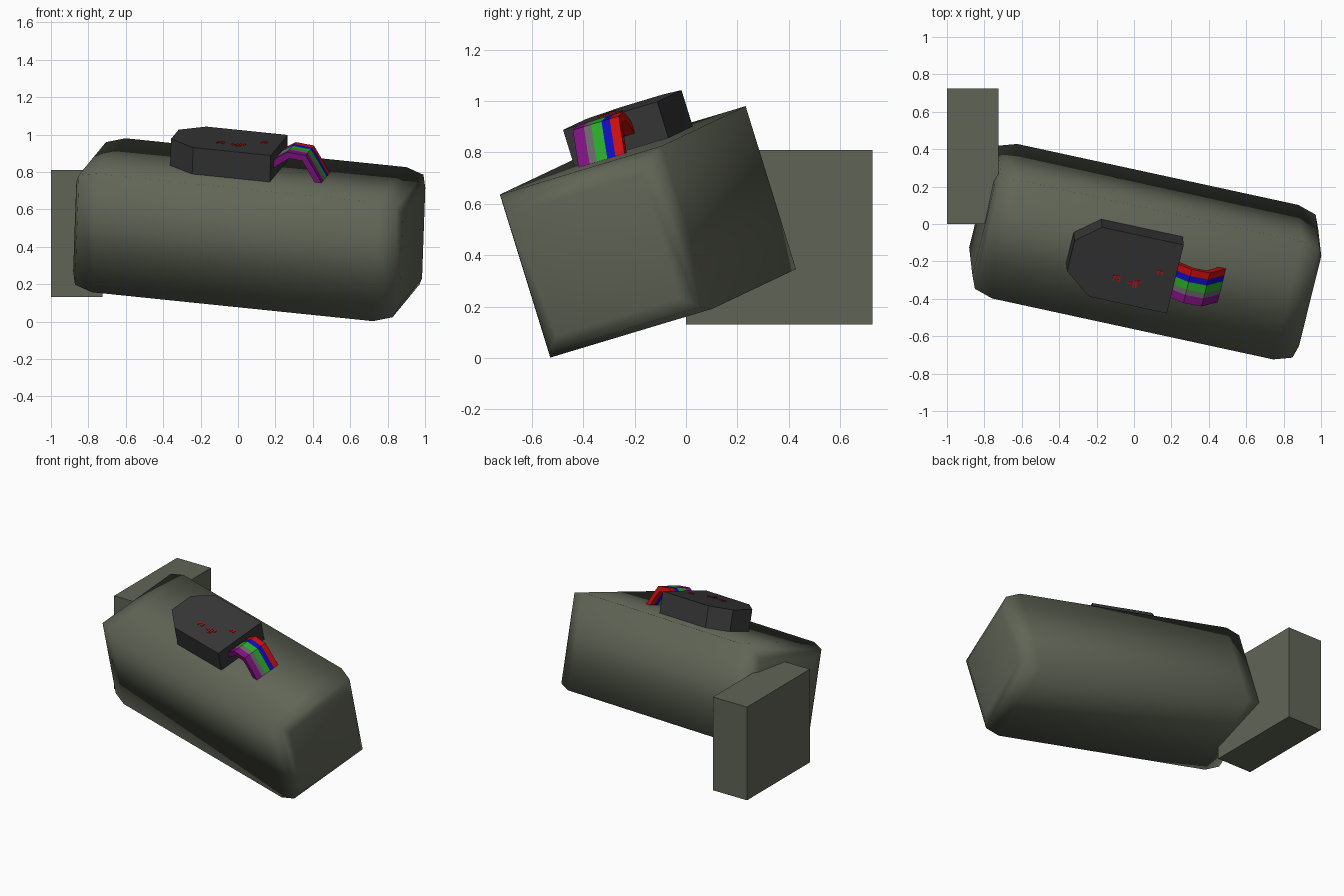
import bpy, bmesh
from mathutils import Matrix, Vector

if "Cube" in bpy.data.objects:
    bpy.data.objects.remove(bpy.data.objects["Cube"])

# Tilted frame shared by the body, the control box and the wires
S = Vector((0.973, -0.211, -0.100)).normalized()
T = Vector((0.230, 0.931, 0.280))
T = (T - S * T.dot(S)).normalized()
U = S.cross(T)
FRAME = Matrix.Translation((0.06, -0.148, 0.491)) @ Matrix((S, T, U)).transposed().to_4x4()


def material(name, rgb):
    m = bpy.data.materials.new(name)
    m.diffuse_color = (*rgb, 1)
    m.use_nodes = True
    m.node_tree.nodes["Principled BSDF"].inputs["Base Color"].default_value = m.diffuse_color
    return m


OLIVE = material("olive_grey", (0.118, 0.130, 0.094))
DARK = material("dark_grey", (0.038, 0.038, 0.038))
RED = material("red", (0.60, 0.004, 0.004))
BLUE = material("blue", (0.004, 0.004, 0.55))
GREEN = material("green", (0.02, 0.40, 0.02))
GREY = material("mid_grey", (0.14, 0.13, 0.14))
PURPLE = material("purple", (0.21, 0.006, 0.21))


def loft(name, rings, mat, matrix=FRAME, smooth=False):
    """Skin equal-length rings of points and cap both ends."""
    bm = bmesh.new()
    rows = [[bm.verts.new(p) for p in ring] for ring in rings]
    n = len(rows[0])
    for a, b in zip(rows, rows[1:]):
        for i in range(n):
            j = (i + 1) % n
            bm.faces.new((a[i], a[j], b[j], b[i]))
    bm.faces.new(rows[0][::-1])
    bm.faces.new(rows[-1])
    bmesh.ops.recalc_face_normals(bm, faces=bm.faces)
    for f in bm.faces:
        f.smooth = smooth
    me = bpy.data.meshes.new(name)
    bm.to_mesh(me)
    bm.free()
    me.materials.append(mat)
    ob = bpy.data.objects.new(name, me)
    ob.matrix_world = matrix
    bpy.context.collection.objects.link(ob)
    return ob


def box(name, lo, hi, mat, matrix=FRAME):
    rings = [[(lo[0], lo[1], z), (hi[0], lo[1], z), (hi[0], hi[1], z), (lo[0], hi[1], z)]
             for z in (lo[2], hi[2])]
    return loft(name, rings, mat, matrix)


# Main body: square bar with rounded-in ends, smooth shaded
def square(s, inset):
    a, b = 0.338 - inset, 0.332 - inset
    return [(s, -a, -b), (s, a, -b), (s, a, b), (s, -a, b)]


ENDS = [(0.773, 0.0), (0.873, 0.025), (0.898, 0.08)]
loft("body", [square(-s, i) for s, i in reversed(ENDS)] + [square(s, i) for s, i in ENDS],
     OLIVE, smooth=True)

# Upright block at the back left
box("end_block", (-1.0, 0.0, 0.13), (-0.725, 0.725, 0.81), OLIVE, Matrix.Identity(4))

# Control box with two cut corners
outline = [(0.142, -0.17), (0.142, 0.223), (-0.306, 0.223),
           (-0.433, 0.118), (-0.433, -0.058), (-0.285, -0.17)]
loft("control_box", [[(s, t, u) for s, t in outline] for u in (0.325, 0.48)], DARK)

# Red display segments, thin plates on the control box
segments = [(-0.186, -0.032, 0.040, 0.009), (-0.186, -0.052, 0.009, 0.028), (-0.155, -0.052, 0.009, 0.028),
            (-0.105, -0.050, 0.022, 0.009), (-0.075, -0.068, 0.009, 0.042), (-0.060, -0.068, 0.009, 0.042),
            (-0.075, -0.046, 0.026, 0.008), (-0.040, -0.040, 0.009, 0.020),
            (0.038, 0.046, 0.034, 0.009), (0.038, 0.032, 0.009, 0.014), (0.060, 0.032, 0.009, 0.014)]
for k, (s, t, ds, dt) in enumerate(segments):
    box(f"display_segment_{k + 1}", (s, t, 0.478), (s + ds, t + dt, 0.484), RED)

# Ribbon of coloured wires arching from the box down to the body
upper = [(0.12, 0.405), (0.155, 0.445), (0.215, 0.484), (0.315, 0.475), (0.355, 0.415), (0.412, 0.325)]
lower = [(0.12, 0.370), (0.168, 0.408), (0.225, 0.449), (0.297, 0.443), (0.328, 0.397), (0.380, 0.315)]
t = -0.092
for name, mat, width in (("purple", PURPLE, 0.046), ("grey", GREY, 0.030), ("green", GREEN, 0.044),
                         ("blue", BLUE, 0.034), ("red", RED, 0.038)):
    rings = [[(a[0], t, a[1]), (a[0], t + width, a[1]), (b[0], t + width, b[1]), (b[0], t, b[1])]
             for a, b in zip(upper, lower)]
    loft(f"{name}_wire", rings, mat)
    t += width
